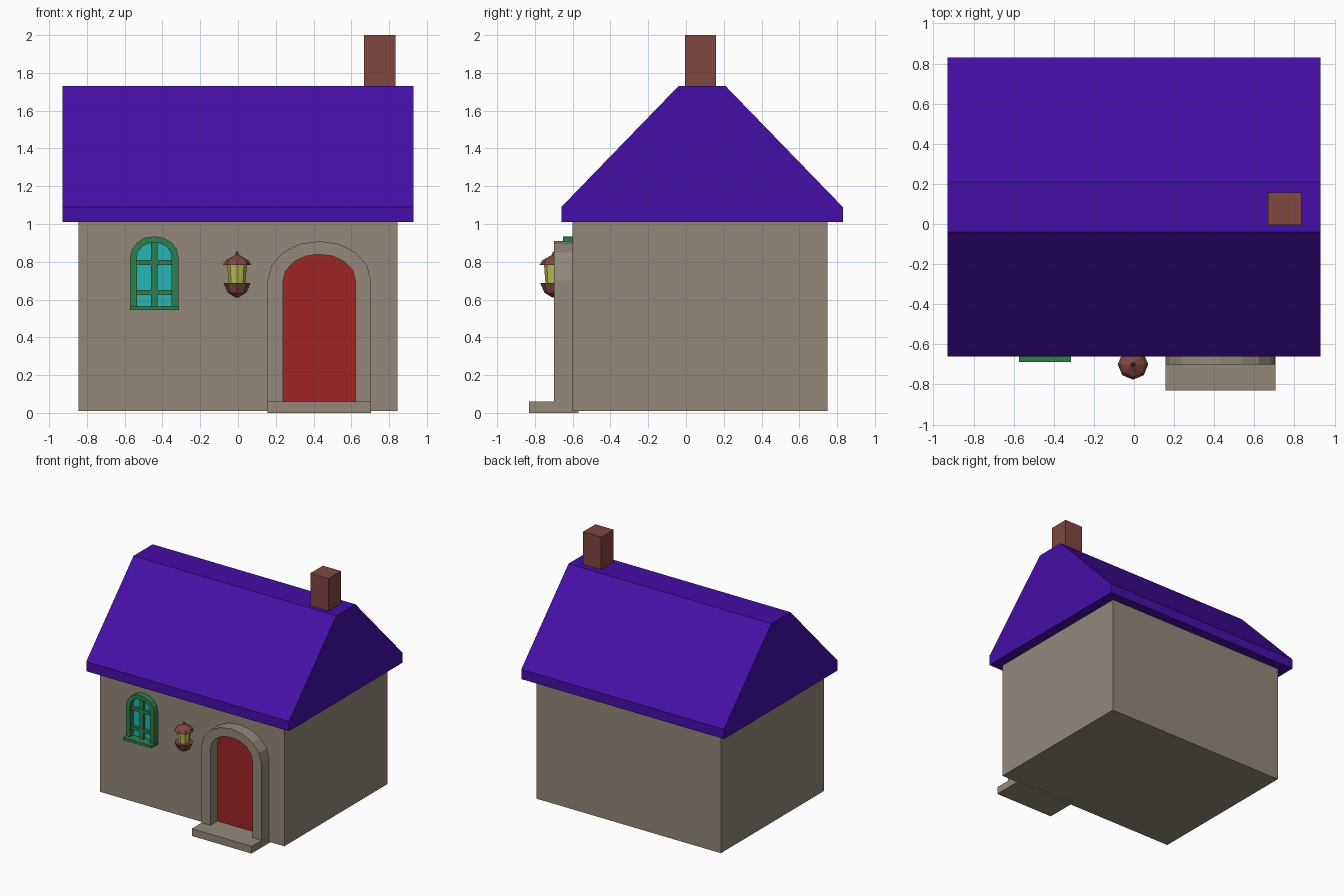
import bpy, math

if "Cube" in bpy.data.objects:
    bpy.data.objects.remove(bpy.data.objects["Cube"])


def material(name, rgb):
    m = bpy.data.materials.new(name)
    lin = [(c / 255 / 12.92) if c < 10 else ((c / 255 + 0.055) / 1.055) ** 2.4 for c in rgb]
    m.diffuse_color = (*lin, 1)
    m.use_nodes = True
    m.node_tree.nodes["Principled BSDF"].inputs["Base Color"].default_value = m.diffuse_color
    return m


STONE = material("stone", (147, 136, 121))
ROOF = material("purple roof", (69, 14, 167))
BRICK = material("brick brown", (128, 71, 64))
RED = material("door red", (158, 38, 37))
GREEN = material("window green", (45, 128, 78))
GLASS = material("window teal", (38, 182, 182))
LAMP = material("lamp yellow", (184, 188, 78))


def make(name, verts, faces, mat):
    me = bpy.data.meshes.new(name)
    me.from_pydata(verts, [], faces)
    me.materials.append(mat)
    ob = bpy.data.objects.new(name, me)
    bpy.context.collection.objects.link(ob)
    return ob


def prism(name, base, offset, mat):
    """Sweep a closed polygon of 3D points along an offset."""
    n = len(base)
    top = [tuple(a + b for a, b in zip(p, offset)) for p in base]
    faces = [tuple(range(n))[::-1], tuple(range(n, 2 * n))]
    faces += [(i, (i + 1) % n, n + (i + 1) % n, n + i) for i in range(n)]
    return fix(make(name, base + top, faces, mat))


def fix(ob):
    import bmesh
    bm = bmesh.new()
    bm.from_mesh(ob.data)
    bmesh.ops.recalc_face_normals(bm, faces=bm.faces)
    bm.to_mesh(ob.data)
    bm.free()
    return ob


def box(name, x0, x1, y0, y1, z0, z1, mat):
    return prism(name, [(x0, y0, z0), (x1, y0, z0), (x1, y1, z0), (x0, y1, z0)],
                 (0, 0, z1 - z0), mat)


def arch(cx, half, base, spring, rise, n=8):
    """Arched opening outline in x,z, from lower right over to lower left."""
    pts = [(cx + half, base)]
    pts += [(cx + half * math.cos(math.pi * i / n), spring + rise * math.sin(math.pi * i / n))
            for i in range(n + 1)]
    return pts + [(cx - half, base)]


def arch_plate(name, outline, y0, y1, mat):
    return prism(name, [(x, y0, z) for x, z in outline], (0, y1 - y0, 0), mat)


def arch_frame(name, outer, inner, y0, y1, mat):
    n = len(outer)
    verts = [(x, y, z) for y in (y0, y1) for ring in (outer, inner) for x, z in ring]
    faces = []
    for i in range(n - 1):
        for a, b in ((0, n), (n, 3 * n), (3 * n, 2 * n), (2 * n, 0)):
            faces.append((a + i, a + i + 1, b + i + 1, b + i))
    for i in (0, n - 1):
        faces.append((i, n + i, 3 * n + i, 2 * n + i))
    return fix(make(name, verts, faces, mat))


def lathe(name, cx, cy, profile, mat, sides=8):
    verts = [(cx + r * math.cos(2 * math.pi * k / sides), cy + r * math.sin(2 * math.pi * k / sides), z)
             for r, z in profile for k in range(sides)]
    faces = [tuple(range(sides)), tuple(range(len(verts) - sides, len(verts)))]
    for j in range(len(profile) - 1):
        for k in range(sides):
            a, b = j * sides + k, j * sides + (k + 1) % sides
            faces.append((a, b, b + sides, a + sides))
    return fix(make(name, verts, faces, mat))


# House body
box("walls", -0.845, 0.845, -0.60, 0.75, 0.01, 1.02, STONE)
gable = [(-0.66, 1.01), (0.83, 1.01), (0.83, 1.09), (0.21, 1.73), (-0.04, 1.73), (-0.66, 1.09)]
prism("roof", [(-0.93, y, z) for y, z in gable], (1.86, 0, 0), ROOF)
box("chimney", 0.668, 0.834, -0.005, 0.158, 1.60, 2.0, BRICK)

# Doorway
box("door_step", 0.157, 0.705, -0.83, -0.57, 0, 0.06, STONE)
arch_frame("door_surround", arch(0.43, 0.274, 0.01, 0.70, 0.21),
           arch(0.43, 0.192, 0.01, 0.70, 0.14), -0.70, -0.59, STONE)
arch_plate("door", arch(0.43, 0.193, 0.01, 0.70, 0.14), -0.608, -0.595, RED)

# Window
WX = -0.443
arch_frame("window_frame", arch(WX, 0.128, 0.55, 0.825, 0.11),
           arch(WX, 0.092, 0.55, 0.825, 0.077), -0.65, -0.595, GREEN)
arch_plate("window_glass", arch(WX, 0.093, 0.55, 0.825, 0.078), -0.608, -0.595, GLASS)
box("window_sill", WX - 0.13, WX + 0.13, -0.687, -0.595, 0.545, 0.567, GREEN)
box("window_upright", WX - 0.017, WX + 0.017, -0.635, -0.60, 0.56, 0.902, GREEN)
for i, z in enumerate((0.637, 0.797)):
    box(f"window_crossbar_{i}", WX - 0.095, WX + 0.095, -0.635, -0.60, z - 0.013, z + 0.013, GREEN)

# Lantern
LX, LY = -0.005, -0.70
lathe("lantern_cap", LX, LY, [(0.05, 0.782), (0.076, 0.782), (0.06, 0.808), (0.012, 0.835), (0.004, 0.855)], BRICK)
lathe("lantern_glass", LX, LY, [(0.044, 0.68), (0.052, 0.79)], LAMP)
lathe("lantern_base", LX, LY, [(0.01, 0.612), (0.05, 0.637), (0.072, 0.688), (0.04, 0.688)], BRICK)
